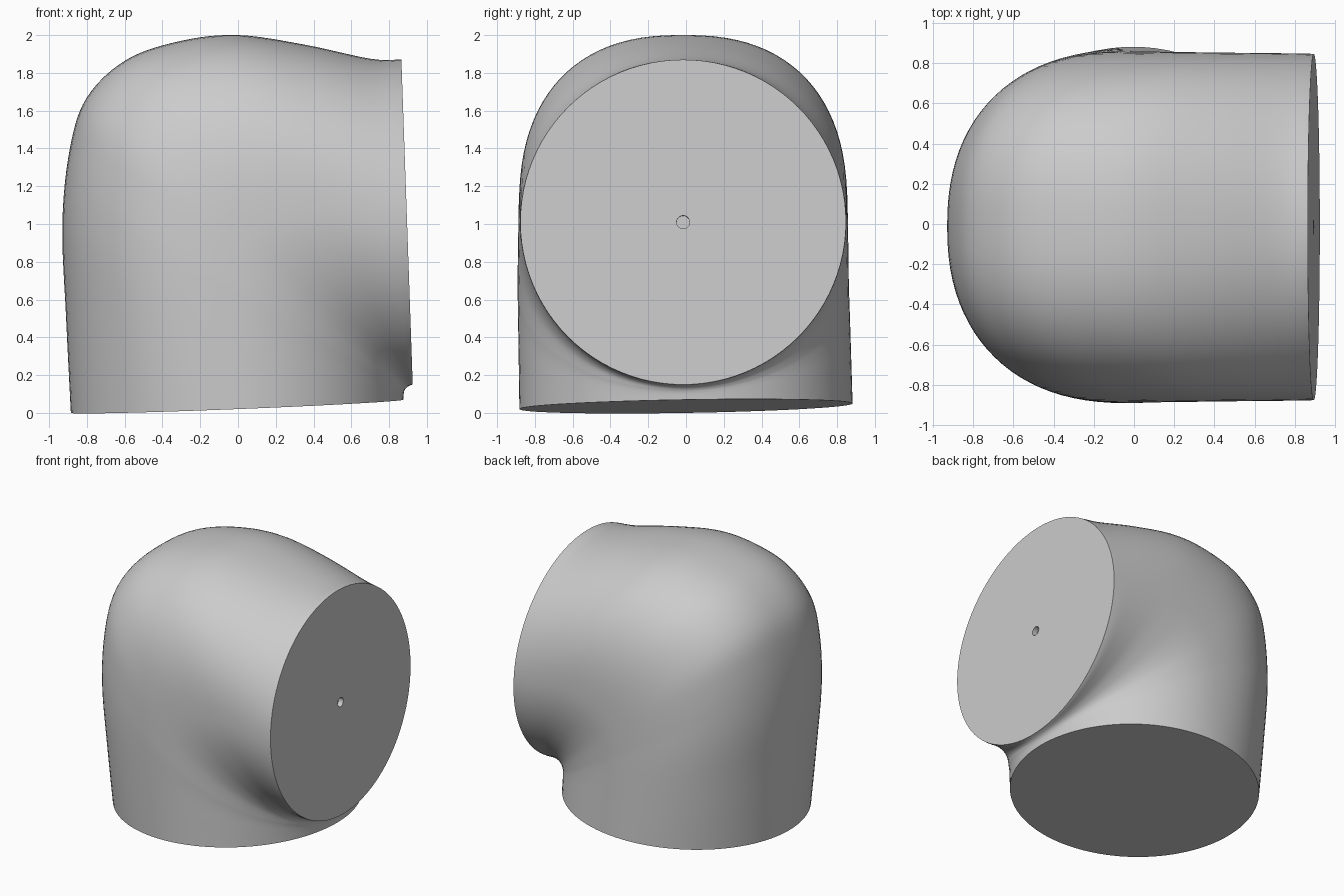
import bpy, bmesh, math
from mathutils import Vector

cube = bpy.data.objects.get("Cube")
if cube:
    bpy.data.objects.remove(cube, do_unlink=True)

grey = bpy.data.materials.new("light_grey")
grey.use_nodes = True
colour = (0.6, 0.6, 0.6, 1)
grey.diffuse_color = colour
grey.node_tree.nodes["Principled BSDF"].inputs["Base Color"].default_value = colour

# Sweep stations: inner bend x, z and outer bend x, z
STATIONS = [
    (.875, .07, -.885, .0), (.877, .10, -.91, .5), (.88, .115, -.93, 1.0),
    (.884, .124, -.89, 1.4), (.888, .13, -.8, 1.67), (.893, .135, -.59, 1.87),
    (.898, .139, -.3, 1.97), (.904, .142, 0, 2.0), (.91, .145, .35, 1.95),
    (.918, .148, .7, 1.875), (.925, .15, .865, 1.87)]
SIDES, STEPS = 96, 6


def spline(points, t):
    """Catmull-Rom sample of a list of vectors, t from 0 to 1."""
    last = len(points) - 1
    i = min(int(t * last), last - 1)
    f = t * last - i
    p1, p2 = points[i], points[i + 1]
    p0 = points[i - 1] if i else p1 * 2 - p2
    p3 = points[i + 2] if i + 2 <= last else p2 * 2 - p1
    return p1 + (p2 - p0) * (f / 2) + (p0 * 2 - p1 * 5 + p2 * 4 - p3) * (f * f / 2) \
        + (p1 * 3 - p0 - p2 * 3 + p3) * (f ** 3 / 2)


def section(t):
    """One cross-section, rounder at the mouths and fuller through the bend."""
    ix, iz, ox, oz = spline([Vector(s) for s in STATIONS], t)
    inner, outer = Vector((ix, 0, iz)), Vector((ox, 0, oz))
    centre, half = (inner + outer) / 2, (outer - inner) / 2
    width = .882 - .02 * t
    ring = []
    for k in range(SIDES):
        a = math.tau * k / SIDES
        c, s = math.cos(a), math.sin(a)
        n = 2 + .5 * math.sin(math.pi * t) if c > 0 else 2
        u = math.copysign(abs(c) ** (2 / n), c)
        v = math.copysign(abs(s) ** (2 / n), s) * width
        tilt = .017 * v * max(0, 1 - 3 * t)
        ring.append(centre + half * u + Vector((0, v - .015 * min(1, 4 * t), tilt)))
    return ring


def bridge(bm, a, b):
    for k in range(SIDES):
        j = (k + 1) % SIDES
        bm.faces.new((a[k], a[j], b[j], b[k]))


bm = bmesh.new()
count = (len(STATIONS) - 1) * STEPS
rings = [[bm.verts.new(p) for p in section(i / count)] for i in range(count + 1)]

# Pipe wall and bottom cap
for a, b in zip(rings, rings[1:]):
    bridge(bm, a, b)
bm.faces.new(rings[0])

# Side cap with a small centre hole
mouth = rings[-1]
centre = sum((v.co for v in mouth), Vector()) / SIDES
axis = Vector((-1, 0, -.035)).normalized()
rim = [bm.verts.new(centre + (v.co - centre) * .04) for v in mouth]
floor = [bm.verts.new(v.co + axis * .04) for v in rim]
bridge(bm, mouth, rim)
bridge(bm, rim, floor)
bm.faces.new(floor)

bmesh.ops.recalc_face_normals(bm, faces=bm.faces)
mesh = bpy.data.meshes.new("elbow_pipe")
bm.to_mesh(mesh)
bm.free()
mesh.materials.append(grey)
elbow = bpy.data.objects.new("elbow_pipe", mesh)
bpy.context.collection.objects.link(elbow)
bpy.context.view_layer.objects.active = elbow
elbow.select_set(True)
bpy.ops.object.shade_smooth_by_angle(angle=math.radians(40))
